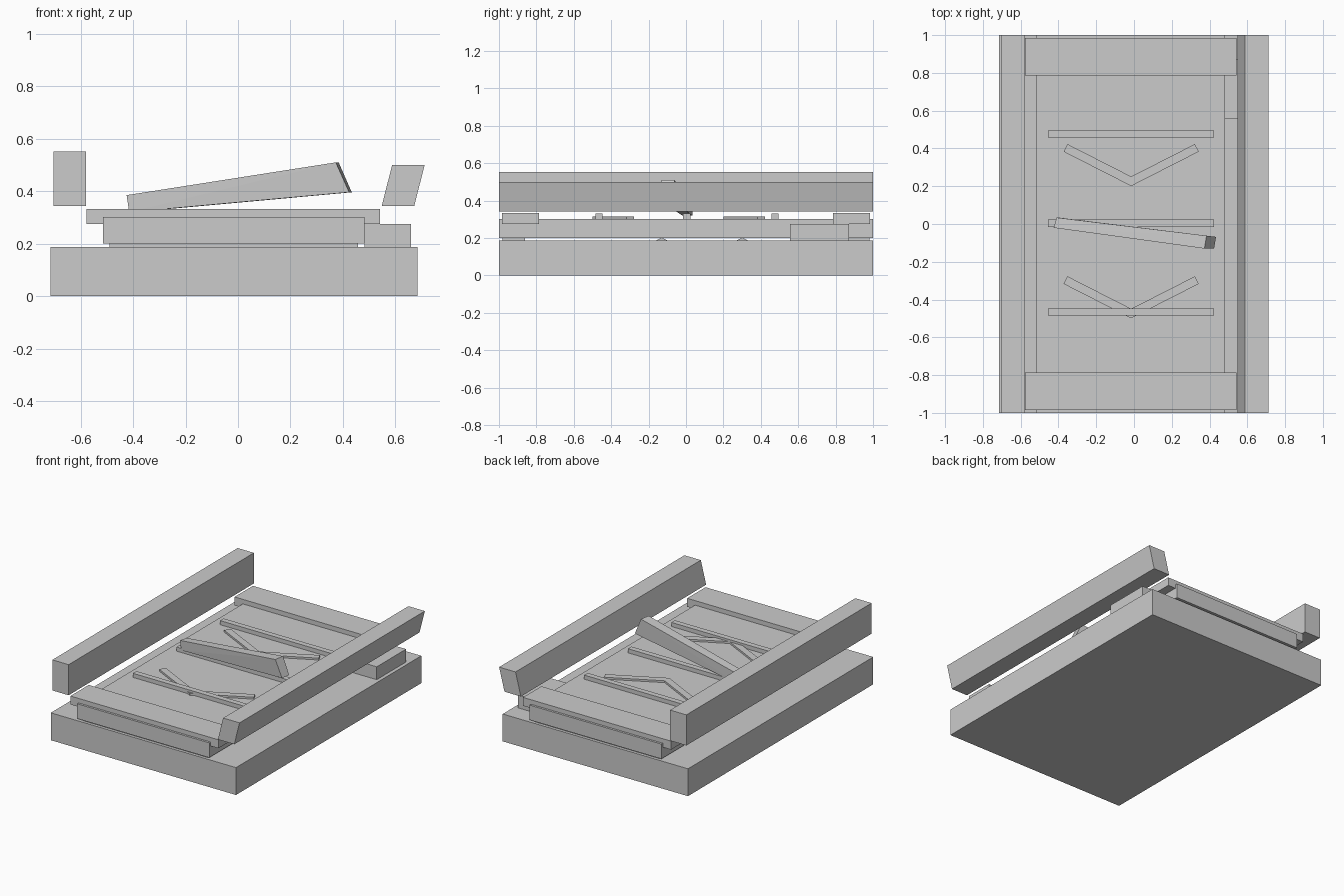
import bpy, bmesh
from math import radians
from mathutils import Matrix

if "Cube" in bpy.data.objects:
    bpy.data.objects.remove(bpy.data.objects["Cube"])


def hull(name, pts):
    """Convex solid through the given corner points."""
    bm = bmesh.new()
    vs = [bm.verts.new(p) for p in pts]
    bmesh.ops.convex_hull(bm, input=vs)
    bmesh.ops.dissolve_limit(bm, angle_limit=radians(0.5), verts=bm.verts, edges=bm.edges)
    bmesh.ops.recalc_face_normals(bm, faces=bm.faces)
    me = bpy.data.meshes.new(name)
    bm.to_mesh(me)
    bm.free()
    ob = bpy.data.objects.new(name, me)
    bpy.context.collection.objects.link(ob)
    return ob


def box(name, x, y, z):
    return hull(name, [(a, b, c) for a in x for b in y for c in z])


def prism(name, profile, axis, a, b):
    """Extrude a 2D profile along x (profile in yz) or y (profile in xz)."""
    if axis == 'x':
        return hull(name, [(t, p, q) for t in (a, b) for p, q in profile])
    return hull(name, [(p, t, q) for t in (a, b) for p, q in profile])


# base and belt bed
box("base", (-0.715, 0.685), (-1, 1), (0, 0.187))
box("belt", (-0.515, 0.483), (-1, 1), (0.201, 0.302))

# side rails
box("left_rail", (-0.703, -0.58), (-1, 1), (0.343, 0.552))
prism("right_rail", [(0.548, 0.343), (0.672, 0.343), (0.712, 0.50), (0.588, 0.50)], 'y', -1, 1)

# end cross bars
box("front_cross_bar", (-0.577, 0.542), (-0.985, -0.787), (0.275, 0.333))
box("back_cross_bar", (-0.577, 0.542), (0.787, 0.985), (0.275, 0.333))

# motor block beside the belt
box("motor_block", (0.483, 0.66), (0.555, 0.872), (0.187, 0.275))

# supports under the belt
for n, y in (("front", -0.92), ("back", 0.92)):
    box(n + "_support", (-0.49, 0.457), (y - 0.06, y + 0.06), (0.187, 0.204))
for n, y in (("front", -0.13), ("back", 0.30)):
    prism(n + "_ridge", [(y - 0.03, 0.187), (y + 0.03, 0.187), (y, 0.202)], 'x', -0.49, 0.457)

# straight ribs
for i, y in enumerate((-0.466, 0.004, 0.476)):
    box(f"rib_{i + 1}", (-0.455, 0.423), (y - 0.019, y + 0.019), (0.302, 0.33))

# chevron arms
for i, y in enumerate((0.226, -0.474)):
    for n, s in (("left", -1), ("right", 1)):
        arm = box(f"chevron_{i + 1}_{n}", (-0.01, 0.39) if s > 0 else (-0.39, 0.01),
                  (-0.0225, 0.0225), (0.302, 0.315))
        arm.data.transform(Matrix.Rotation(radians(27 * s), 4, 'Z'))
        arm.data.transform(Matrix.Translation((-0.015, y, 0)))

# tapered diverter arm, tilted across the belt
hull("diverter_arm", [
    (-0.425, -0.020, 0.385), (-0.410, 0.034, 0.385),
    (-0.415, -0.020, 0.320), (-0.400, 0.034, 0.320),
    (0.373, -0.130, 0.510), (0.384, -0.062, 0.510),
    (0.424, -0.130, 0.396), (0.434, -0.068, 0.396)])
